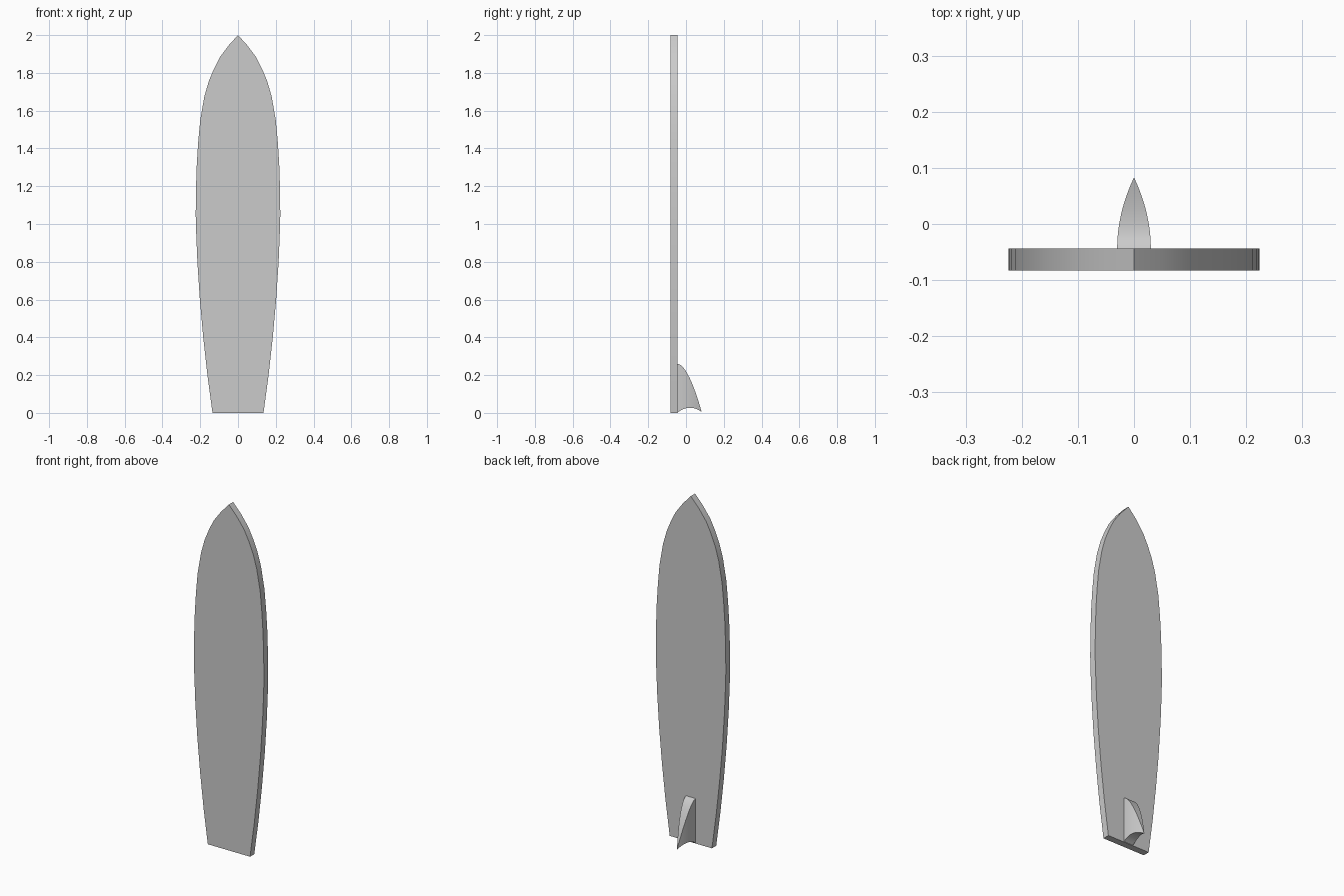
import bpy, bmesh

if "Cube" in bpy.data.objects:
    bpy.data.objects.remove(bpy.data.objects["Cube"])

def finish(bm, name):
    bmesh.ops.remove_doubles(bm, verts=bm.verts[:], dist=1e-4)
    bmesh.ops.recalc_face_normals(bm, faces=bm.faces[:])
    me = bpy.data.meshes.new(name)
    bm.to_mesh(me)
    bm.free()
    ob = bpy.data.objects.new(name, me)
    bpy.context.collection.objects.link(ob)
    bpy.ops.object.select_all(action='DESELECT')
    ob.select_set(True)
    bpy.context.view_layer.objects.active = ob
    bpy.ops.object.shade_smooth_by_angle(angle=0.52)
    return ob

BACK, DECK, TIP = -0.044, -0.083, 0.083

# Board: half outline (x, z) mirrored and extruded through its thickness
half = [(0.135, 0), (0.162, 0.2), (0.184, 0.4), (0.202, 0.6), (0.215, 0.8),
        (0.222, 0.97), (0.224, 1.05), (0.222, 1.2), (0.218, 1.32), (0.211, 1.43),
        (0.2, 1.55), (0.178, 1.675), (0.155, 1.755), (0.128, 1.82),
        (0.098, 1.88), (0.05, 1.945)]
outline = half + [(0, 2.0)] + [(-x, z) for x, z in reversed(half)]
bm = bmesh.new()
face = bm.faces.new([bm.verts.new((x, DECK, z)) for x, z in outline])
ext = bmesh.ops.extrude_face_region(bm, geom=[face])
moved = [g for g in ext['geom'] if isinstance(g, bmesh.types.BMVert)]
bmesh.ops.translate(bm, verts=moved, vec=(0, BACK - DECK, 0))
finish(bm, "board")

# Fin: rectangular sections tapering to a swept tip, arched underneath
bm = bmesh.new()
N = 12
rings = []
for i in range(N + 1):
    t = i / N
    y = BACK + (TIP - BACK) * t
    w = 0.03 * (1 - t ** 2)
    top = 0.26 - 0.255 * t ** 1.75
    low = 0.003 + 0.002 * t + 0.092 * t * (1 - t)
    rings.append([bm.verts.new(p) for p in
                  ((-w, y, low), (w, y, low), (w, y, top), (-w, y, top))])
for a, b in zip(rings, rings[1:]):
    for k in range(4):
        j = (k + 1) % 4
        bm.faces.new((a[k], a[j], b[j], b[k]))
bm.faces.new(rings[0])
finish(bm, "fin")
